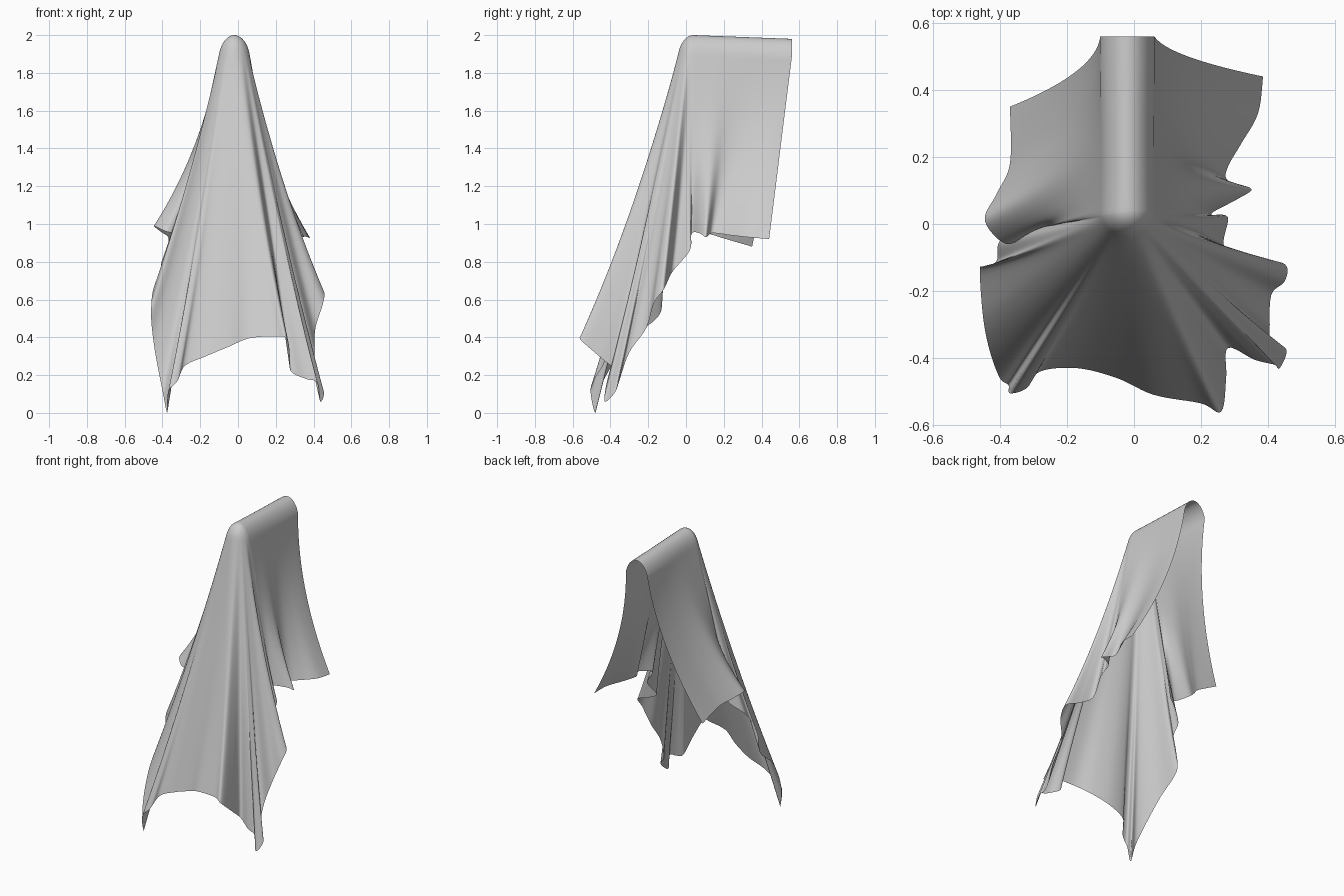
import bpy, bmesh, math
from mathutils import Vector

if "Cube" in bpy.data.objects:
    bpy.data.objects.remove(bpy.data.objects["Cube"])

# Hem of the cloth: back right corner -> around the front -> back left corner
HEM = [Vector(p) for p in [
    (.385, .44, .92), (.37, .33, .93), (.32, .24, .94), (.28, .17, .95), (.28, .13, .95),
    (.35, .105, .93), (.31, .075, .95), (.23, .03, .95), (.28, .02, .86), (.27, -.07, .75),
    (.36, -.10, .69), (.45, -.12, .65), (.45, -.17, .58), (.41, -.21, .45), (.405, -.30, .32),
    (.41, -.35, .18), (.455, -.375, .11), (.435, -.43, .06), (.42, -.42, .16), (.36, -.405, .18),
    (.28, -.37, .22), (.275, -.46, .30), (.26, -.56, .39), (.20, -.535, .405), (.06, -.51, .395),
    (-.05, -.46, .35), (-.17, -.43, .30), (-.28, -.44, .25), (-.32, -.49, .17), (-.37, -.505, .11),
    (-.375, -.48, .0), (-.40, -.46, .12), (-.43, -.38, .27), (-.45, -.28, .40), (-.46, -.14, .52),
    (-.45, -.13, .65), (-.41, -.11, .74), (-.40, -.05, .81), (-.32, .0, .88), (-.31, -.02, .94),
    (-.38, -.06, .96), (-.445, .01, .99), (-.41, .09, .96), (-.37, .18, .93), (-.37, .35, .88)]]
SEG, ROWS, CAP = 6, 44, 8
RIDGE_X, RIDGE_BACK, RIDGE_FRONT = -.02, .56, .04
RIGHT_FOLD, LEFT_FOLD = 7, len(HEM) - 6   # hem points where the ridge ends


def spline(pts, seg):
    """Catmull-Rom curve through the points."""
    out, n = [], len(pts)
    for i in range(n - 1):
        a, b, c, d = pts[max(i - 1, 0)], pts[i], pts[i + 1], pts[min(i + 2, n - 1)]
        for k in range(seg):
            t = k / seg
            out.append(.5 * (2 * b + (c - a) * t + (2 * a - 5 * b + 4 * c - d) * t * t
                             + (3 * b - a - 3 * c + d) * t ** 3))
    return out + [pts[-1].copy()]


def smooth(pts, w):
    """Moving average with a window that narrows at both ends."""
    out, n = [], len(pts)
    for i in range(n):
        k = min(w, i, n - 1 - i)
        s = pts[i - k:i + k + 1]
        out.append(sum(s, Vector((0, 0, 0))) / len(s))
    return out


hem = spline(HEM, SEG)
folds = smooth(smooth(hem, 6), 5)      # broad folds only
soft = smooth(smooth(hem, 14), 9)      # overall drape

bm = bmesh.new()
columns = []
for i, (h, m, s) in enumerate(zip(hem, folds, soft)):
    u = i / SEG
    # Point on the ridge that this strip of cloth hangs from
    back = max(0, 1 - u / RIGHT_FOLD, (u - LEFT_FOLD) / (len(HEM) - 1 - LEFT_FOLD))
    y = RIDGE_FRONT + (RIDGE_BACK - RIDGE_FRONT) * back
    top = Vector((RIDGE_X, y, 2 - .02 * back))
    out = Vector((s.x - top.x, (s.y - top.y) * (1 - back), 0)).normalized()

    def cap(f):
        a = math.radians(72) * f
        return top + out * .085 * math.sin(a) - Vector((0, 0, .14 * (1 - math.cos(a))))

    # Rounded cap over the ridge
    col = [cap(k / CAP) for k in range(CAP)]
    # Hanging cloth: broad folds start high, tight pleats only near the hem
    lag = out * (.05 + .20 * back)
    for k in range(ROWS + 1):
        t = k / ROWS
        col.append(cap(1).lerp(s, t) - lag * t * (1 - t)
                   + (m - s) * t ** 1.5 + (h - m) * t ** 3)
    columns.append([bm.verts.new(p) for p in col])

for a, b in zip(columns, columns[1:]):
    for k in range(len(a) - 1):
        bm.faces.new((a[k], a[k + 1], b[k + 1], b[k]))
bmesh.ops.remove_doubles(bm, verts=bm.verts, dist=.0004)

# Close the ridge seam: right and left strips share their ridge line
ridge = [v for v in bm.verts if v.is_boundary and abs(v.co.x - RIDGE_X) < .001 and v.co.z > 1.97]
for v in ridge:
    # Snap both sides to an even set of stations along the ridge
    f = round((v.co.y - RIDGE_FRONT) / (RIDGE_BACK - RIDGE_FRONT) * 30) / 30
    v.co.y = RIDGE_FRONT + (RIDGE_BACK - RIDGE_FRONT) * f
    v.co.z = 2 - .02 * f
bmesh.ops.remove_doubles(bm, verts=bm.verts, dist=.0004)
bmesh.ops.recalc_face_normals(bm, faces=bm.faces)

mesh = bpy.data.meshes.new("draped_cloth")
bm.to_mesh(mesh)
bm.free()
cloth = bpy.data.objects.new("draped_cloth", mesh)
bpy.context.collection.objects.link(cloth)
for p in mesh.polygons:
    p.use_smooth = True
